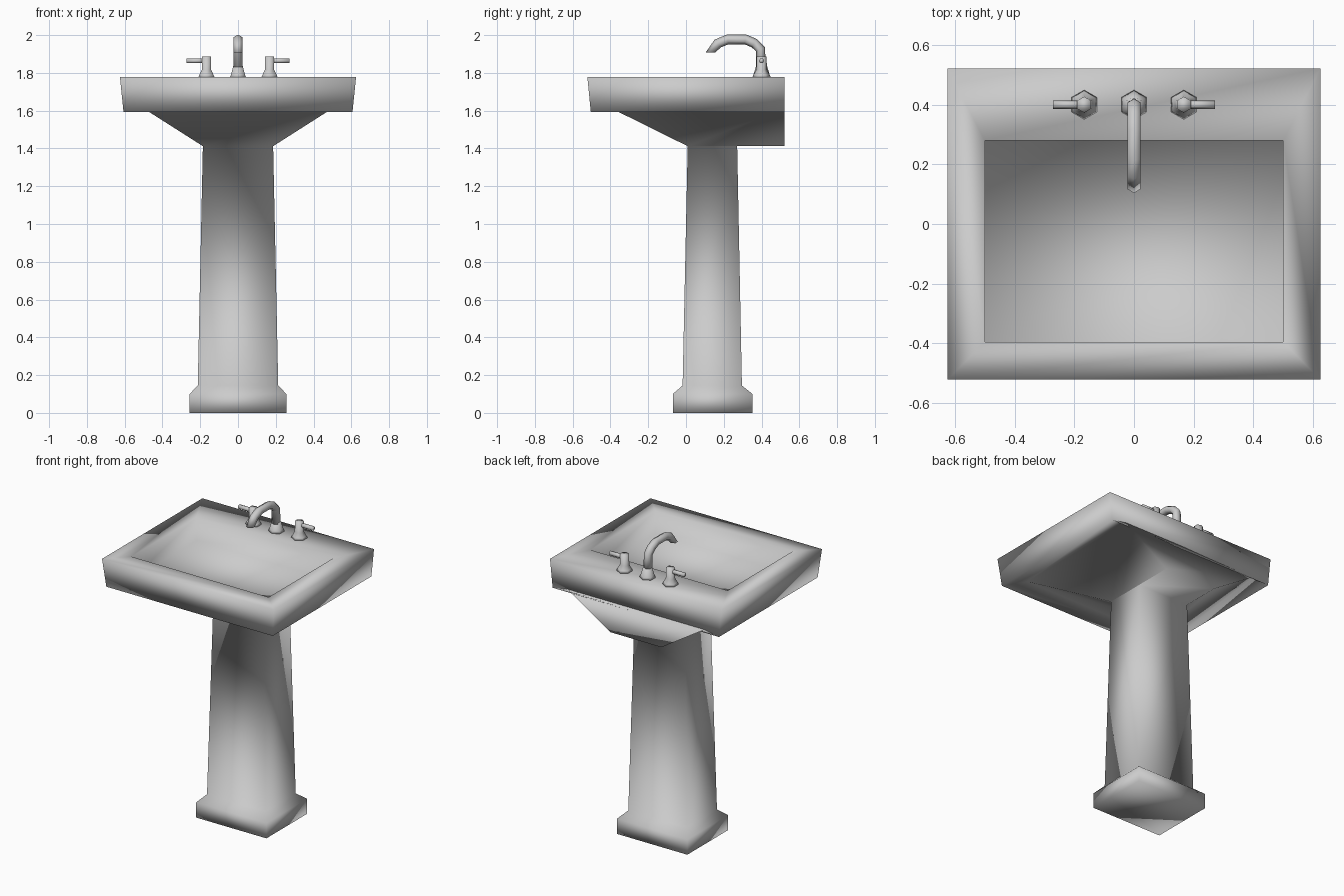
import bpy, bmesh, math
from mathutils import Vector

cube = bpy.data.objects.get("Cube")
if cube:
    bpy.data.objects.remove(cube, do_unlink=True)

X, Y, Z = Vector((1, 0, 0)), Vector((0, 1, 0)), Vector((0, 0, 1))

grey = bpy.data.materials.new("porcelain_grey")
grey.use_nodes = True
grey.diffuse_color = (0.6, 0.6, 0.6, 1)
grey.node_tree.nodes["Principled BSDF"].inputs["Base Color"].default_value = (0.6, 0.6, 0.6, 1)


def rect(half_width, front, back, z):
    """Counter-clockwise rectangle at one height."""
    return [Vector(p) for p in ((-half_width, front, z), (half_width, front, z),
                                (half_width, back, z), (-half_width, back, z))]


def circle(centre, along, side, radius, sides=6):
    """Polygon ring facing along a direction."""
    other = along.cross(side)
    return [centre + radius * (math.cos(a) * side + math.sin(a) * other)
            for a in (math.tau * i / sides for i in range(sides))]


def loft(name, rings):
    """Skin a list of equal rings into one closed, smooth object."""
    bm = bmesh.new()
    loops = [[bm.verts.new(p) for p in ring] for ring in rings]
    count = len(loops[0])
    for low, high in zip(loops, loops[1:]):
        for i in range(count):
            j = (i + 1) % count
            bm.faces.new((low[i], low[j], high[j], high[i]))
    bm.faces.new(loops[0][::-1])
    bm.faces.new(loops[-1])
    # Weld corners shared by neighbouring rings and drop the slivers between
    bmesh.ops.remove_doubles(bm, verts=bm.verts[:], dist=0.0001)
    slivers = [f for f in bm.faces if f.calc_area() < 1e-6]
    bmesh.ops.delete(bm, geom=slivers, context="FACES")
    for face in bm.faces:
        face.smooth = True
    mesh = bpy.data.meshes.new(name)
    bm.to_mesh(mesh)
    bm.free()
    mesh.materials.append(grey)
    obj = bpy.data.objects.new(name, mesh)
    bpy.context.collection.objects.link(obj)


# Pedestal, bowl, rim and sunken basin as one continuous skin, flat at the back
BACK, RIM_TOP = 0.522, 1.777
loft("pedestal_basin", [
    rect(0.256, -0.07, 0.352, 0),           # foot
    rect(0.256, -0.07, 0.352, 0.1),
    rect(0.213, -0.018, 0.296, 0.145),      # shaft
    rect(0.186, 0.009, 0.271, 1.412),
    rect(0.186, 0.009, BACK, 1.412),        # bowl underside
    rect(0.5, -0.395, BACK, 1.612),
    rect(0.606, -0.504, BACK, 1.592),       # rim
    rect(0.625, -0.522, BACK, RIM_TOP),
    rect(0.5, -0.395, 0.28, RIM_TOP),       # basin
    rect(0.5, -0.395, 0.28, 1.625),
])

# Tap handles with outward levers
TAP_Y = 0.4
for name, sign in (("left", 1), ("right", -1)):
    x = 0.167 * sign
    profile = ((0.049, RIM_TOP), (0.043, 1.79), (0.028, 1.818), (0.027, 1.886))
    loft(name + "_handle", [circle(Vector((x, TAP_Y, z)), Z, Y, r) for r, z in profile])
    loft(name + "_lever", [circle(Vector((sign * d, TAP_Y, 1.864)), X * sign, Y, 0.014)
                           for d in (0.165, 0.272)])

# Spout foot
loft("spout_foot", [circle(Vector((0, TAP_Y, z)), Z, Y, r)
                    for r, z in ((0.049, RIM_TOP), (0.043, 1.79), (0.028, 1.84))])

# Curved spout, swept along a path of (y, z) and cut level at the tip
path = [Vector((0, y, z)) for y, z in
        ((0.395, 1.82), (0.395, 1.925), (0.362, 1.957), (0.315, 1.977),
         (0.22, 1.977), (0.167, 1.955), (0.13, 1.908))]
rings = []
for i, point in enumerate(path):
    if i in (0, len(path) - 1):
        along = -Z if i else Z
    else:
        along = ((point - path[i - 1]).normalized()
                 + (path[i + 1] - point).normalized()).normalized()
    rings.append(circle(point, along, along.cross(X), 0.026))
loft("spout", rings)
